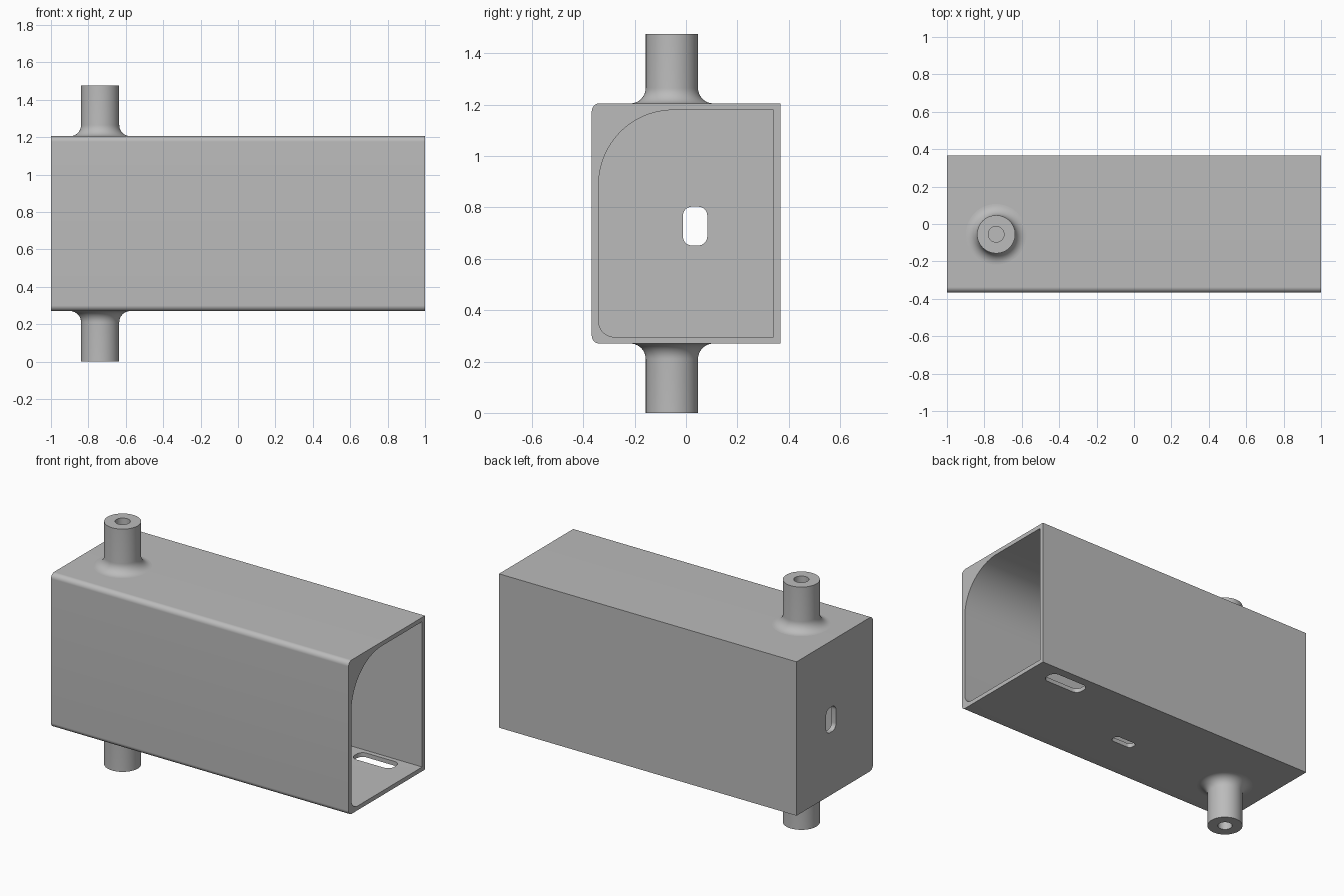
import bpy, bmesh, math
from mathutils import Vector

if "Cube" in bpy.data.objects:
    bpy.data.objects.remove(bpy.data.objects["Cube"], do_unlink=True)

# Single flat grey
grey = bpy.data.materials.new("grey")
grey.use_nodes = True
COLOUR = (0.5, 0.5, 0.5, 1)
grey.diffuse_color = COLOUR
grey.node_tree.nodes["Principled BSDF"].inputs["Base Color"].default_value = COLOUR


def make_object(name, bm):
    bmesh.ops.recalc_face_normals(bm, faces=bm.faces)
    mesh = bpy.data.meshes.new(name)
    bm.to_mesh(mesh)
    bm.free()
    mesh.materials.append(grey)
    obj = bpy.data.objects.new(name, mesh)
    bpy.context.collection.objects.link(obj)
    return obj


def activate(obj):
    bpy.ops.object.select_all(action='DESELECT')
    obj.select_set(True)
    bpy.context.view_layer.objects.active = obj


def rounded_rect(u0, u1, v0, v1, radii, steps=16):
    """Outline from the low corner, counter-clockwise, one radius per corner."""
    corners = [(u0, v0, 1, 1), (u1, v0, -1, 1), (u1, v1, -1, -1), (u0, v1, 1, -1)]
    points = []
    for i, ((u, v, su, sv), r) in enumerate(zip(corners, radii)):
        if r == 0:
            points.append((u, v))
            continue
        for k in range(steps + 1):
            a = math.pi * (1 + i / 2 + k / steps / 2)
            points.append((u + su * r + r * math.cos(a), v + sv * r + r * math.sin(a)))
    return points


def prism(name, outline, axis, low, high):
    """Extrude an outline along x (outline in y, z) or z (outline in x, y)."""
    bm = bmesh.new()
    place = (lambda u, v: (low, u, v)) if axis == 'X' else (lambda u, v: (u, v, low))
    face = bm.faces.new([bm.verts.new(place(u, v)) for u, v in outline])
    step = Vector((high - low, 0, 0)) if axis == 'X' else Vector((0, 0, high - low))
    new = bmesh.ops.extrude_face_region(bm, geom=[face])["geom"]
    bmesh.ops.translate(bm, vec=step, verts=[g for g in new if isinstance(g, bmesh.types.BMVert)])
    return make_object(name, bm)


def slot(name, x, y, length, width):
    r = width * 0.4
    shape = rounded_rect(x - length / 2, x + length / 2, y - width / 2, y + width / 2, [r] * 4, 8)
    return prism(name, shape, 'Z', BOTTOM - 0.1, BOTTOM + 0.1)


BOTTOM, TOP, DEPTH = 0.27, 1.205, 0.367

# Housing block with rounded front edges
housing = prism("housing", rounded_rect(-DEPTH, DEPTH, BOTTOM, TOP, [0.03, 0, 0, 0.03]),
                'X', -1, 1)

# Cavity open at one end, end slot and two floor slots
cutters = [
    prism("cavity_cutter", rounded_rect(-0.34, 0.34, 0.296, 1.179, [0.06, 0, 0, 0.29], 32),
          'X', -0.97, 1.1),
    prism("end_slot_cutter", rounded_rect(-0.012, 0.083, 0.652, 0.803, [0.035] * 4, 8),
          'X', -1.1, -0.9),
    slot("wide_slot_cutter", 0.74, 0.262, 0.265, 0.1),
    slot("small_slot_cutter", 0.04, -0.047, 0.15, 0.06),
]
activate(housing)
for cutter in cutters:
    mod = housing.modifiers.new(cutter.name, 'BOOLEAN')
    mod.operation = 'DIFFERENCE'
    mod.solver = 'EXACT'
    mod.object = cutter
    bpy.ops.object.modifier_apply(modifier=mod.name)
    bpy.data.objects.remove(cutter, do_unlink=True)
bpy.ops.object.shade_smooth_by_angle(angle=math.radians(30))


def pivot(name, base, direction):
    """Lathed pin with a flared root and a blind bore."""
    height, radius, flare, bore = 0.27, 0.102, 0.06, 0.042
    profile = []
    for k in range(11):
        a = math.pi / 2 * k / 10
        profile.append((radius + flare * (1 - math.sin(a)), flare * (1 - math.cos(a))))
    profile += [(radius, height), (bore, height), (bore, height - 0.2), (0, height - 0.2)]
    bm = bmesh.new()
    verts = [bm.verts.new((r, 0, h * direction)) for r, h in profile]
    edges = [bm.edges.new(pair) for pair in zip(verts, verts[1:])]
    bmesh.ops.spin(bm, geom=verts + edges, cent=(0, 0, 0), axis=(0, 0, 1),
                   angle=math.tau, steps=48)
    bmesh.ops.remove_doubles(bm, verts=bm.verts, dist=0.0001)
    obj = make_object(name, bm)
    # Keep the open lathe facing outward
    top = max(obj.data.polygons, key=lambda p: p.center.z * direction)
    if top.normal.z * direction < 0:
        obj.data.flip_normals()
    obj.location = (-0.737, -0.055, base)
    activate(obj)
    bpy.ops.object.shade_smooth_by_angle(angle=math.radians(30))


pivot("upper_pivot", TOP, 1)
pivot("lower_pivot", BOTTOM, -1)
